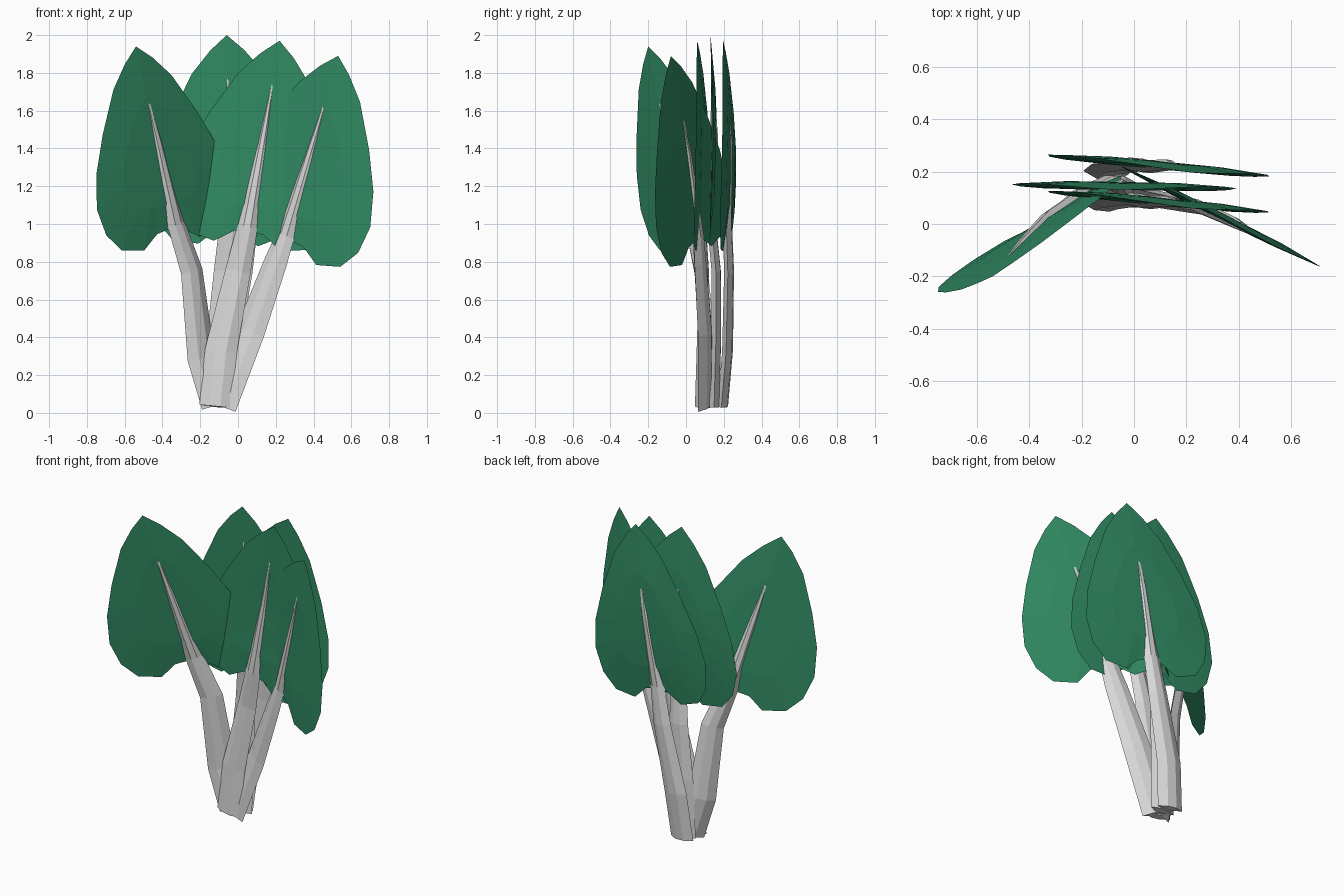
import bpy, math
from mathutils import Vector

if "Cube" in bpy.data.objects:
    bpy.data.objects.remove(bpy.data.objects["Cube"])


def material(name, rgb):
    m = bpy.data.materials.new(name)
    m.diffuse_color = (*rgb, 1)
    m.use_nodes = True
    m.node_tree.nodes["Principled BSDF"].inputs["Base Color"].default_value = m.diffuse_color
    return m


green = material("leaf_green", (0.03, 0.255, 0.125))
white = material("stalk_white", (0.7, 0.7, 0.7))

# half outline of a leaf blade: across, along (tip at 0,0)
HALF = [(.09, -.08), (.19, -.20), (.31, -.43), (.395, -.635), (.43, -.82),
        (.40, -.97), (.32, -1.07), (.18, -1.10), (.08, -1.03)]
OUTLINE = [(0, 0)] + HALF + [(0, -1.02)] + [(-a, v) for a, v in reversed(HALF)]

WIDTHS = [.17, .17, .135, .108, .062, .005]
DEPTHS = [.05, .052, .048, .046, .04, .006]


def build(name, verts, faces, mat):
    me = bpy.data.meshes.new(name)
    me.from_pydata(verts, [], faces)
    me.materials.append(mat)
    ob = bpy.data.objects.new(name, me)
    bpy.context.collection.objects.link(ob)


def stalk_and_leaf(label, tip, tilt, yaw, pitch, bow, offset, base, scale=1):
    tilt, yaw = math.radians(tilt), math.radians(yaw)
    across = Vector((math.cos(yaw), math.sin(yaw), 0))
    normal = Vector((-math.sin(yaw), math.cos(yaw), 0))

    def place(a, v, d=0):
        a, v = a * scale, v * scale
        dh = a * math.cos(tilt) + v * math.sin(tilt)
        dz = v * math.cos(tilt) - a * math.sin(tilt)
        bend = bow * math.sin(math.pi * min(1, -v / 1.1))
        p = Vector(tip) + across * dh + normal * (bend + d)
        return p + Vector((0, -pitch * dz, dz))

    # leaf blade: sharp rim, slightly raised faces front and back
    n = len(OUTLINE)
    verts = [place(a, v) for a, v in OUTLINE]
    for d in (-.011, .011):
        verts += [place(a * .55, -.62 + (v + .62) * .55, d) for a, v in OUTLINE]
    faces = []
    for i in range(n):
        j = (i + 1) % n
        faces.append((j, i, n + i, n + j))
        faces.append((i, j, 2 * n + j, 2 * n + i))
    # split both caps along the midrib
    for k, flip in ((n, True), (2 * n, False)):
        for i in range(n // 2):
            if i == 0:
                f = (k, k + 1, k + n - 1)
            elif i == n // 2 - 1:
                f = (k + i, k + i + 1, k + n - i)
            else:
                f = (k + i, k + i + 1, k + n - i - 1, k + n - i)
            faces.append(f[::-1] if flip else f)
    build(label + "_leaf", verts, faces, green)

    # stalk: six-sided flattened tube tapering into the midrib
    path = [Vector(p) for p in base]
    path += [place(offset, -1), place(offset * .5, -.55), place(0, -.12)]
    verts, faces = [], []
    for i, p in enumerate(path):
        t = (path[min(i + 1, 5)] - path[max(i - 1, 0)]).normalized()
        side = normal.cross(t).normalized()
        out = t.cross(side).normalized()
        w, d = WIDTHS[i] / 2, DEPTHS[i] / 2
        for u, q in ((1, 0), (.35, 1), (-.35, 1), (-1, 0), (-.35, -1), (.35, -1)):
            verts.append(p + side * (w * u) + out * (d * q))
    for i in range(5):
        for k in range(6):
            m = (k + 1) % 6
            faces.append((i * 6 + k, i * 6 + m, i * 6 + 6 + m, i * 6 + 6 + k))
    faces += [tuple(range(5, -1, -1)), tuple(range(30, 36))]
    build(label + "_stalk", verts, faces, white)


# the five stalks of the bunch
stalk_and_leaf("front", (.22, .06, 1.97), 9, -5.6, 0, .018, -.015,
               [(-.12, .075, .035), (-.09, .085, .33), (0, .095, .75)])
stalk_and_leaf("middle", (-.06, .13, 2.0), -1.5, -1, 0, .02, -.01,
               [(-.09, .15, .03), (-.08, .16, .4), (-.06, .16, .75)])
stalk_and_leaf("back", (.22, .197, 1.97), 9, -5.6, 0, .02, -.015,
               [(-.11, .195, .035), (-.08, .22, .33), (.01, .228, .75)])
stalk_and_leaf("left", (-.54, -.2, 1.94), -12, 31.5, .1, 0, .05,
               [(-.12, .13, .04), (-.195, .12, .29), (-.245, .08, .75)], .97)
stalk_and_leaf("right", (.53, -.08, 1.89), 16, -27, 0, .01, -.04,
               [(-.085, .10, .033), (.065, .10, .43), (.2, .075, .8)])
